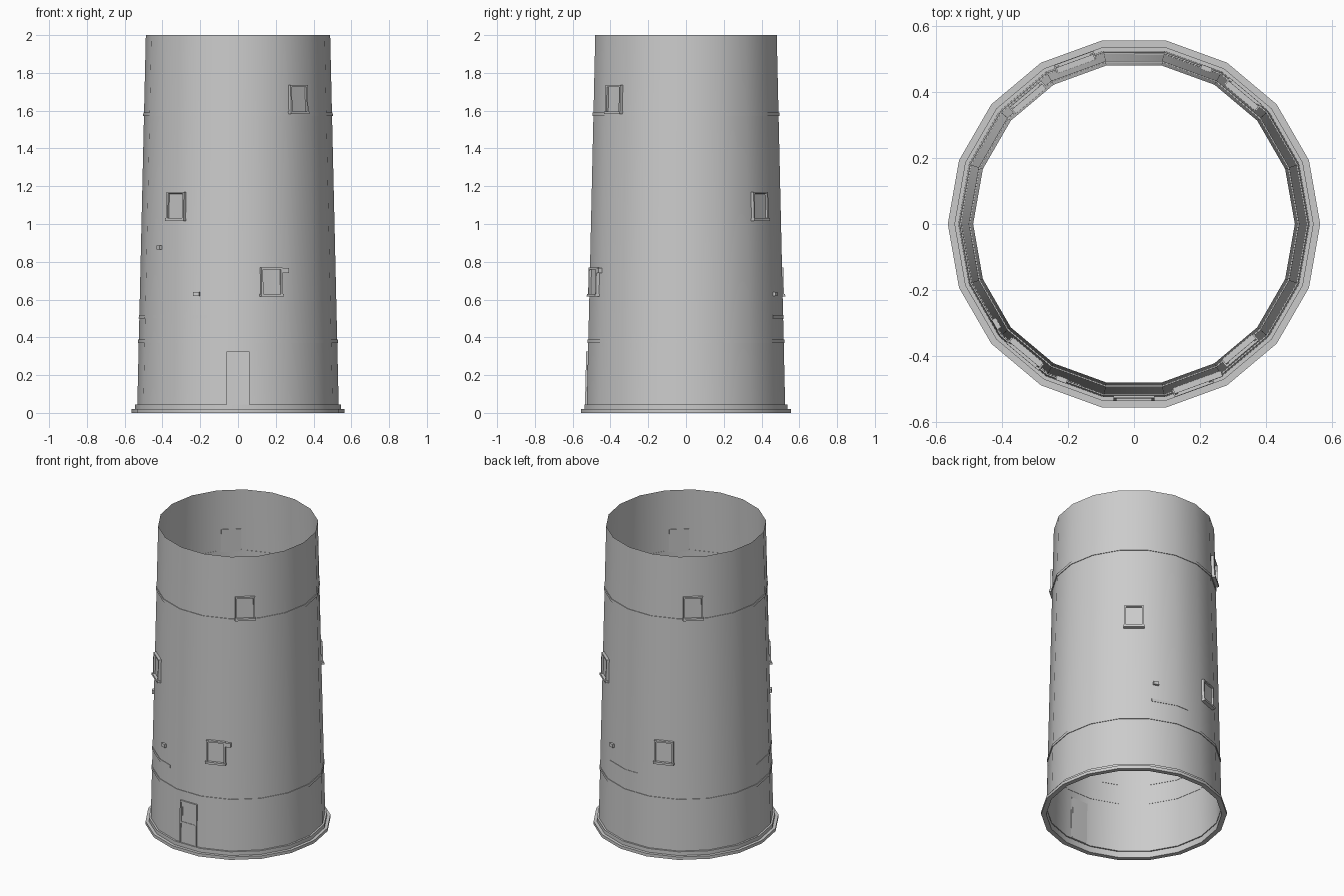
import bpy, bmesh, math
from mathutils import Matrix, Vector

cube = bpy.data.objects.get("Cube")
if cube:
    bpy.data.objects.remove(cube, do_unlink=True)

STEP = 20                      # degrees per wall facet
R_LOW, R_TOP, Z_LOW, Z_TOP = 0.533, 0.488, 0.045, 2.0
LEAN = math.atan((R_LOW - R_TOP) / (Z_TOP - Z_LOW))

stone = bpy.data.materials.new("grey_stone")
stone.use_nodes = True
COLOUR = (0.6, 0.6, 0.6, 1)
stone.diffuse_color = COLOUR
stone.node_tree.nodes["Principled BSDF"].inputs["Base Color"].default_value = COLOUR


def finish(name, bm, smooth=False):
    mesh = bpy.data.meshes.new(name)
    bm.to_mesh(mesh)
    bm.free()
    mesh.materials.append(stone)
    obj = bpy.data.objects.new(name, mesh)
    bpy.context.collection.objects.link(obj)
    if smooth:
        bpy.ops.object.select_all(action="DESELECT")
        obj.select_set(True)
        bpy.context.view_layer.objects.active = obj
        bpy.ops.object.shade_smooth_by_angle(angle=math.radians(30))
    return obj


def radius(z):
    return R_LOW + (R_TOP - R_LOW) * (z - Z_LOW) / (Z_TOP - Z_LOW)


def facet(angle):
    return math.floor(angle / STEP) * STEP + STEP / 2


def sweep(name, profile, angles, closed_path, closed_profile):
    """Carry an (r, z) profile around the faceted wall."""
    bm = bmesh.new()
    flat = math.cos(math.radians(STEP / 2))
    rings = []
    for a in angles:
        k = flat / math.cos(math.radians(a - facet(a)))
        c, s = math.cos(math.radians(a)) * k, math.sin(math.radians(a)) * k
        rings.append([bm.verts.new((r * c, r * s, z)) for r, z in profile])
    n, m = len(rings), len(profile)
    for i in range(n if closed_path else n - 1):
        p, q = rings[i], rings[(i + 1) % n]
        for j in range(m if closed_profile else m - 1):
            k = (j + 1) % m
            bm.faces.new((p[j], p[k], q[k], q[j]))
    if closed_profile and not closed_path:
        bm.faces.new(rings[0])
        bm.faces.new(rings[-1][::-1])
    if closed_profile:
        bmesh.ops.recalc_face_normals(bm, faces=bm.faces)
    return finish(name, bm, True)


def band(name, z, start, end, height=0.018, out=0.004):
    full = end - start == 360
    lo, hi = radius(z - height / 2), radius(z + height / 2)
    profile = [(lo - 0.002, z - height / 2), (lo + out, z - height / 2),
               (hi + out, z + height / 2), (hi - 0.002, z + height / 2)]
    angles = sorted({start, end} | {a for a in range(-180, 181, STEP) if start < a < end})
    if full:
        angles.pop()
    sweep(name, profile, angles, full, True)


def wall_frame(angle, z):
    """Local axes on the wall: x outward, y sideways, z up the lean."""
    c = facet(angle)
    apothem = radius(z) * math.cos(math.radians(STEP / 2))
    side = apothem * math.tan(math.radians(angle - c))
    return (Matrix.Rotation(math.radians(c), 4, "Z")
            @ Matrix.Translation((apothem, side, z))
            @ Matrix.Rotation(-LEAN, 4, "Y"))


def box(bm, frame, x0, x1, y0, y1, z0, z1):
    size = Matrix.Diagonal((x1 - x0, y1 - y0, z1 - z0, 1))
    centre = Matrix.Translation(Vector((x0 + x1, y0 + y1, z0 + z1)) / 2)
    bmesh.ops.create_cube(bm, size=1, matrix=frame @ centre @ size)


def frame_bars(bm, f, w, h, bar, out):
    for s in (-1, 1):
        y = s * (w - bar / 2)
        box(bm, f, -0.003, out, y - bar / 2, y + bar / 2, -h, h)
    box(bm, f, -0.003, out, bar - w, w - bar, h - bar, h)


def window(name, angle, z, bracket=False):
    bm = bmesh.new()
    f = wall_frame(angle, z)
    w, h, bar = 0.06, 0.075, 0.01
    frame_bars(bm, f, w, h, bar, 0.018)
    box(bm, f, -0.003, 0.006, bar - w, w - bar, bar - h, h - bar)
    # projecting sill
    box(bm, f, -0.003, 0.024, -w - 0.004, w + 0.004, -h - 0.004, bar - h)
    if bracket:
        box(bm, f, -0.003, 0.018, w, w + 0.035, h - 0.03, h - 0.004)
    finish(name, bm)


# Tapered open shell with a stepped plinth
sweep("tower_wall",
      [(R_LOW + 0.001, 0.04), (R_LOW + 0.001, 0), (0.565, 0), (0.565, 0.02),
       (0.545, 0.02), (0.545, Z_LOW), (R_LOW, Z_LOW), (R_TOP, Z_TOP)],
      range(0, 360, STEP), True, False)

# String courses
band("upper_band", 1.58, -180, 180)
band("lower_band", 0.38, -180, 180)
band("front_short_band", 0.51, -180, -108, out=0.003)
band("back_short_band", 0.51, 62, 90, out=0.003)

# Windows spiral up both halves of the tower
for name, turn in (("front", 0), ("back", 180)):
    window(name + "_low_window", turn - 70, 0.695, bracket=turn == 0)
    window(name + "_middle_window", turn - 130, 1.095)
    window(name + "_high_window", turn - 50, 1.66)

# Small stone blocks
for name, angle, z in (("left_block", -144, 0.875), ("front_block", -115, 0.63),
                       ("back_block", 65, 0.63)):
    bm = bmesh.new()
    box(bm, wall_frame(angle, z), -0.005, 0.014, -0.017, 0.017, -0.011, 0.011)
    finish(name, bm)

# Door with frame, leaf, middle rail and handle
bm = bmesh.new()
f = wall_frame(-90, 0.185)
frame_bars(bm, f, 0.062, 0.14, 0.009, 0.01)
box(bm, f, -0.004, 0.004, -0.053, 0.053, -0.14, 0.131)
box(bm, f, 0.003, 0.007, -0.053, 0.053, -0.01, 0)
box(bm, f, 0.003, 0.009, -0.046, -0.041, 0.04, 0.1)
finish("door", bm)
